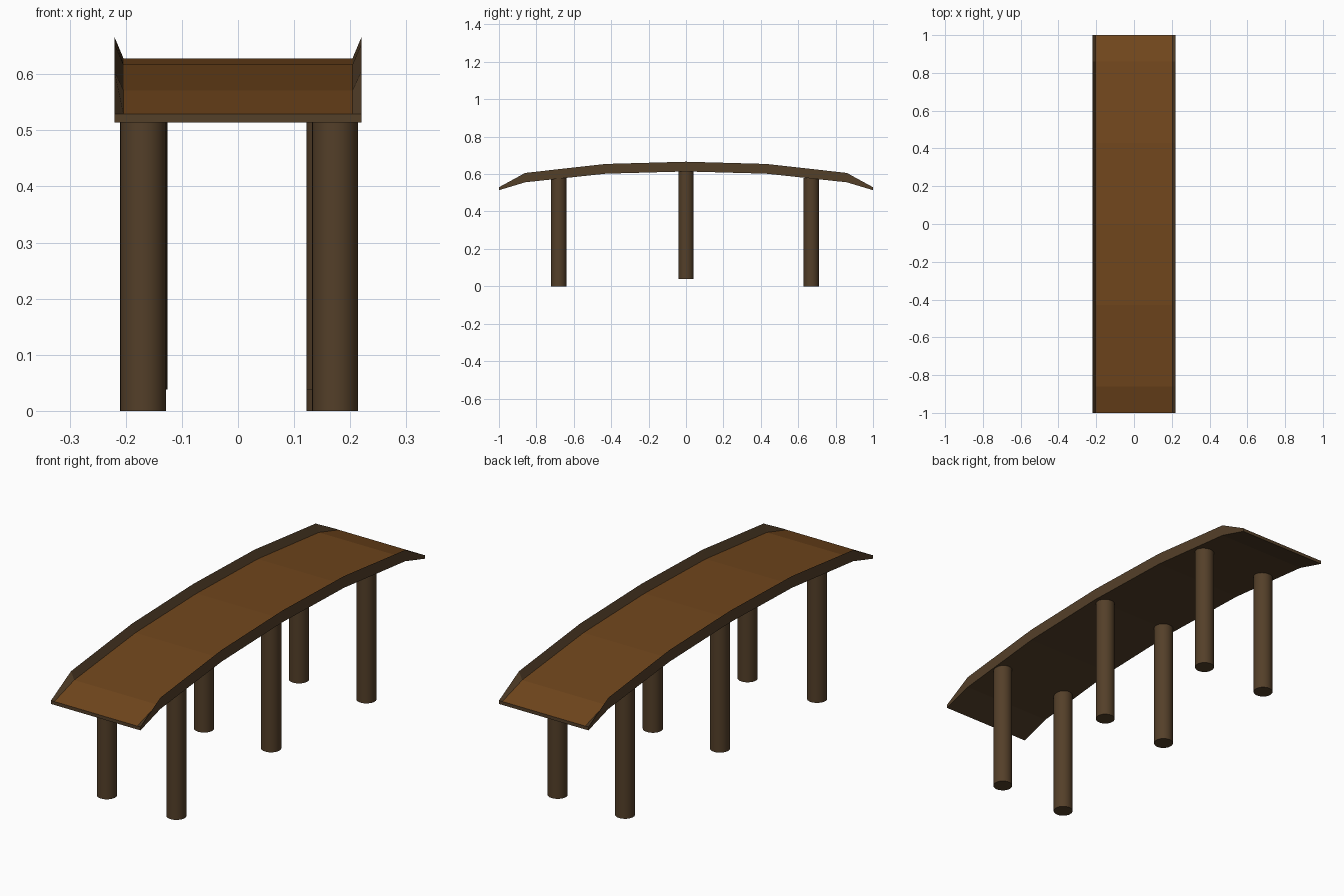
import bpy, bmesh

if "Cube" in bpy.data.objects:
    bpy.data.objects.remove(bpy.data.objects["Cube"])


def material(name, color):
    m = bpy.data.materials.new(name)
    m.diffuse_color = (*color, 1)
    m.use_nodes = True
    m.node_tree.nodes["Principled BSDF"].inputs["Base Color"].default_value = m.diffuse_color
    return m


plank_brown = material("plank_brown", (0.165, 0.062, 0.012))
dark_wood = material("dark_wood", (0.088, 0.05, 0.022))

# Arched deck: stations along the bridge (y, underside, walkway, rail top)
half = [(1.0, 0.514, 0.529, 0.5295), (0.86, 0.556, 0.571, 0.606),
        (0.43, 0.602, 0.617, 0.654)]
stations = [(-y, b, t, r) for y, b, t, r in half]
stations += [(0.0, 0.614, 0.628, 0.666)]
stations += half[::-1]

bm = bmesh.new()
rings = []
for y, b, t, r in stations:
    # Cross-section with wedge-shaped rails on both edges
    section = [(-0.22, b), (0.22, b), (0.22, r), (0.204, t), (-0.204, t), (-0.22, r)]
    rings.append([bm.verts.new((x, y, z)) for x, z in section])
for a, c in zip(rings, rings[1:]):
    for i in range(6):
        j = (i + 1) % 6
        face = bm.faces.new((a[i], a[j], c[j], c[i]))
        face.material_index = 1 if i == 3 else 0  # walkway surface
bm.faces.new(rings[0])
bm.faces.new(rings[-1])
bmesh.ops.recalc_face_normals(bm, faces=bm.faces)
mesh = bpy.data.meshes.new("arched_deck")
bm.to_mesh(mesh)
bm.free()
mesh.materials.append(dark_wood)
mesh.materials.append(plank_brown)
bpy.context.collection.objects.link(bpy.data.objects.new("arched_deck", mesh))


# Round posts under the deck
def post(name, x, y, bottom):
    length = 0.58
    bpy.ops.mesh.primitive_cylinder_add(vertices=32, radius=0.041, depth=length,
                                        location=(x, y, bottom + length / 2))
    ob = bpy.context.object
    ob.name = name
    ob.data.materials.append(dark_wood)
    bpy.ops.object.shade_smooth_by_angle()


for row, y, bottom, left, right in [("front", -0.68, 0.0, -0.169, 0.173),
                                    ("middle", 0.0, 0.038, -0.167, 0.163),
                                    ("back", 0.67, 0.0, -0.169, 0.163)]:
    post(row + "_left_post", left, y, bottom)
    post(row + "_right_post", right, y, bottom)
